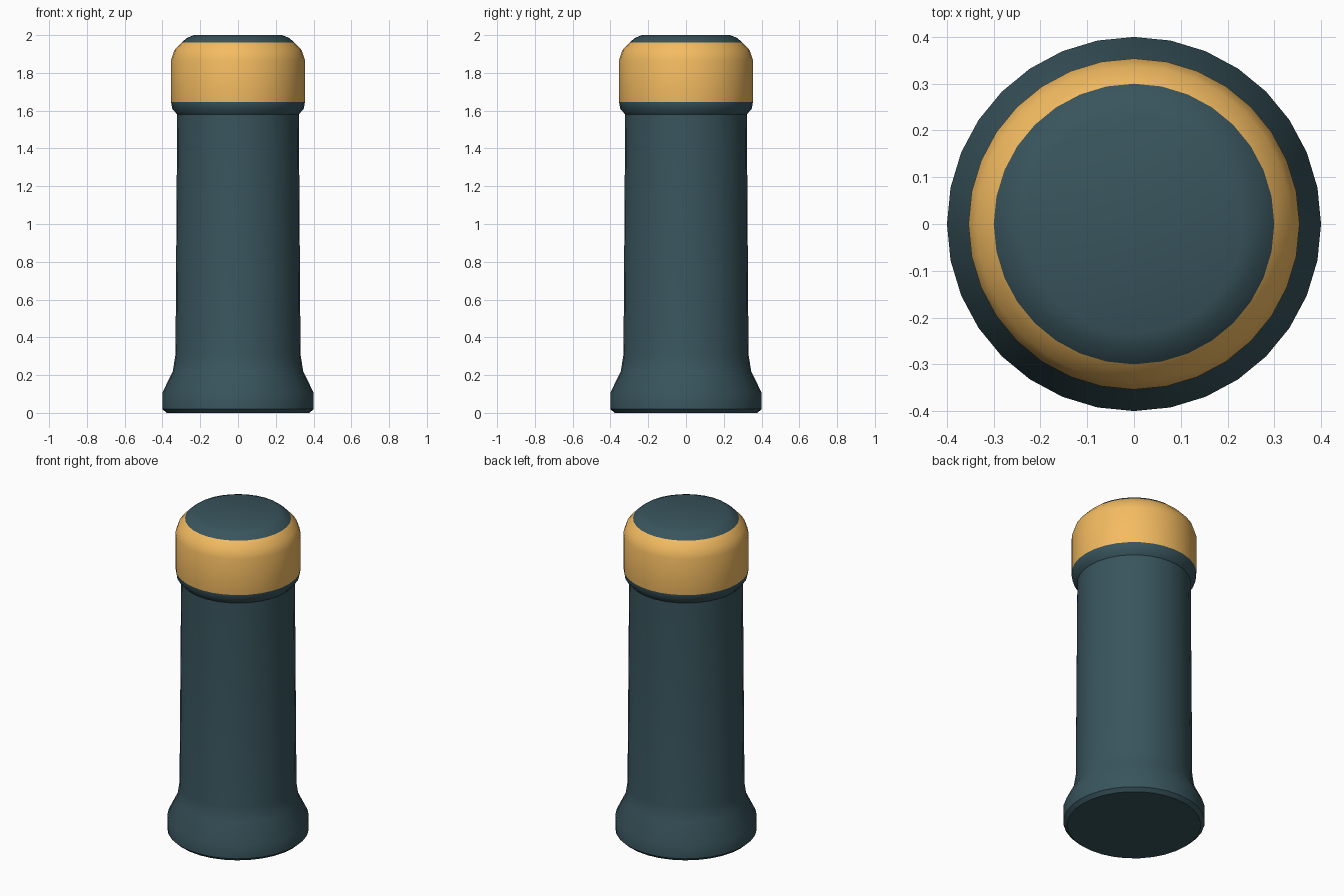
import bpy, bmesh, math

if "Cube" in bpy.data.objects:
    bpy.data.objects.remove(bpy.data.objects["Cube"])

SIDES = 32


def material(name, color):
    m = bpy.data.materials.new(name)
    m.diffuse_color = (*color, 1)
    m.use_nodes = True
    m.node_tree.nodes["Principled BSDF"].inputs["Base Color"].default_value = m.diffuse_color
    return m


# Profile of the bollard (radius, height), bottom to top
profile = [
    (0.378, 0.0), (0.4, 0.02), (0.4, 0.108), (0.345, 0.22), (0.331, 0.31),
    (0.322, 1.58), (0.348, 1.61), (0.354, 1.645), (0.354, 1.87),
    (0.337, 1.92), (0.3, 1.96), (0.27, 1.985), (0.233, 2.0),
]
BAND_BOTTOM, BAND_TOP = 1.645, 1.96

# Lathe the profile into rings joined by quads, with flat ends
bm = bmesh.new()
rings = []
for r, z in profile:
    angles = [2 * math.pi * i / SIDES for i in range(SIDES)]
    rings.append([bm.verts.new((r * math.cos(a), r * math.sin(a), z)) for a in angles])
for (lower, upper), (_, z) in zip(zip(rings, rings[1:]), profile):
    for i in range(SIDES):
        j = (i + 1) % SIDES
        face = bm.faces.new((lower[i], lower[j], upper[j], upper[i]))
        # Coloured collar band near the top
        face.material_index = int(BAND_BOTTOM <= z < BAND_TOP)
bm.faces.new(rings[0][::-1])
bm.faces.new(rings[-1])

mesh = bpy.data.meshes.new("bollard_post")
bm.to_mesh(mesh)
bm.free()
post = bpy.data.objects.new("bollard_post", mesh)
bpy.context.collection.objects.link(post)
mesh.materials.append(material("dark_teal_paint", (0.04, 0.09, 0.108)))
mesh.materials.append(material("amber_band", (0.9, 0.5, 0.12)))

# Smooth shading with a crisp base edge
bpy.context.view_layer.objects.active = post
post.select_set(True)
bpy.ops.object.shade_smooth_by_angle(angle=math.radians(40))
